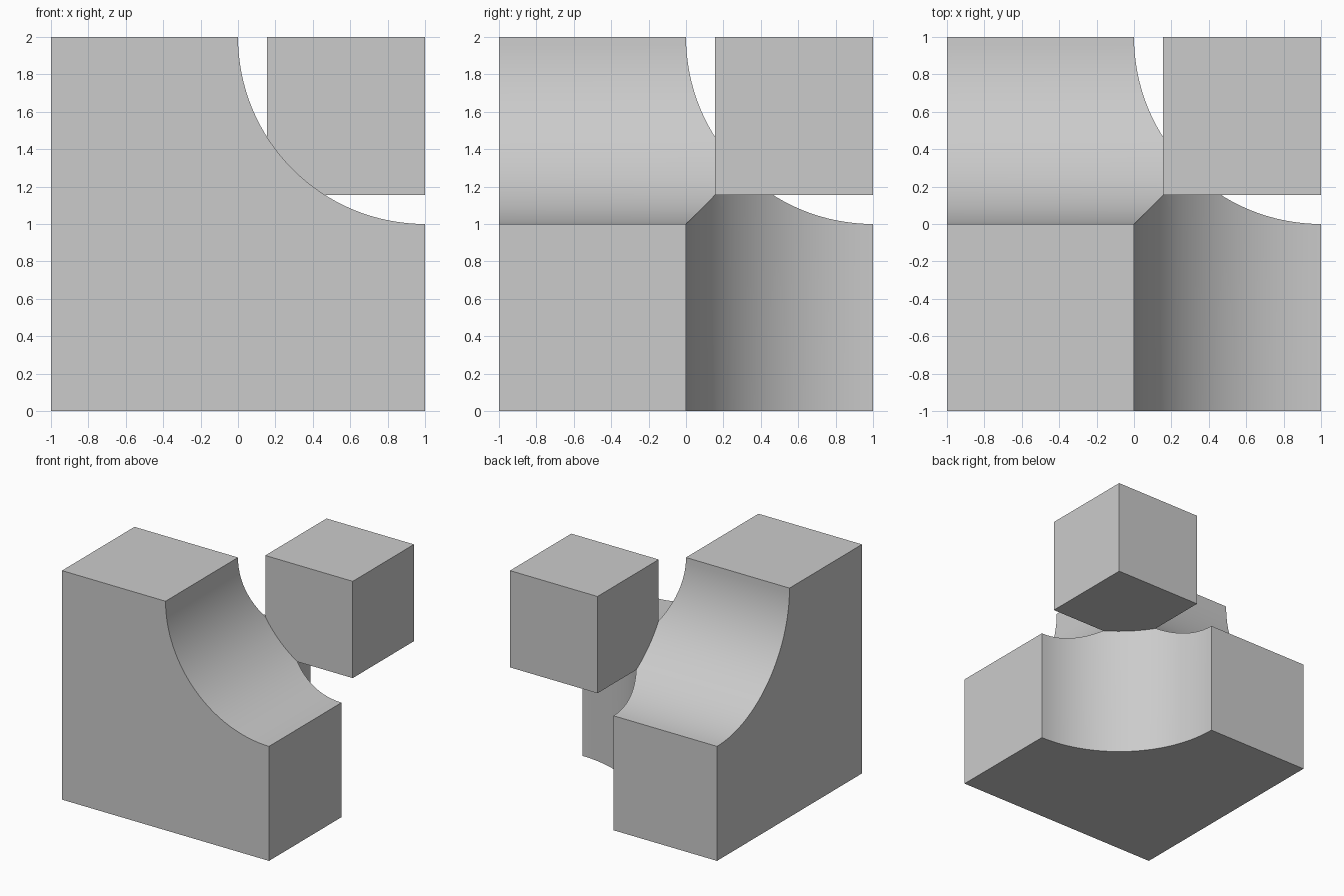
import bpy
from math import pi, radians
from mathutils import Vector

default_cube = bpy.data.objects.get("Cube")
if default_cube:
    bpy.data.objects.remove(default_cube, do_unlink=True)

CORNER = Vector((1, 1, 2))   # corner shared by the three scooped edges
RADIUS = 1.0
SMALL = 0.845                # side of the floating cube

grey = bpy.data.materials.new("light grey")
grey.use_nodes = True
grey.diffuse_color = (0.6, 0.6, 0.6, 1)
grey.node_tree.nodes["Principled BSDF"].inputs["Base Color"].default_value = grey.diffuse_color


def cube(name, size, center):
    bpy.ops.mesh.primitive_cube_add(size=size, location=center)
    obj = bpy.context.object
    obj.name = name
    obj.data.materials.append(grey)
    return obj


def cylinder_cutter(axis, rotation):
    bpy.ops.mesh.primitive_cylinder_add(
        vertices=128, radius=RADIUS, depth=5, location=CORNER, rotation=rotation)
    obj = bpy.context.object
    obj.name = "scoop_cutter_" + axis
    obj.data.materials.append(grey)
    obj.hide_render = True
    return obj


# Large block with a round scoop along each edge meeting at the corner
block = cube("scooped_block", 2, (0, 0, 1))
cutters = [cylinder_cutter("x", (0, pi / 2, 0)),
           cylinder_cutter("y", (pi / 2, 0, 0)),
           cylinder_cutter("z", (0, 0, 0))]
bpy.ops.object.select_all(action="DESELECT")
block.select_set(True)
bpy.context.view_layer.objects.active = block
for cutter in cutters:
    mod = block.modifiers.new("scoop", "BOOLEAN")
    mod.operation = "DIFFERENCE"
    mod.solver = "EXACT"
    mod.object = cutter
    bpy.ops.object.modifier_apply(modifier=mod.name)
    bpy.data.objects.remove(cutter, do_unlink=True)
bpy.ops.object.shade_smooth_by_angle(angle=radians(30))

# Small cube filling the far corner of the scooped space
cube("corner_cube", SMALL, CORNER - Vector((SMALL, SMALL, SMALL)) / 2)
